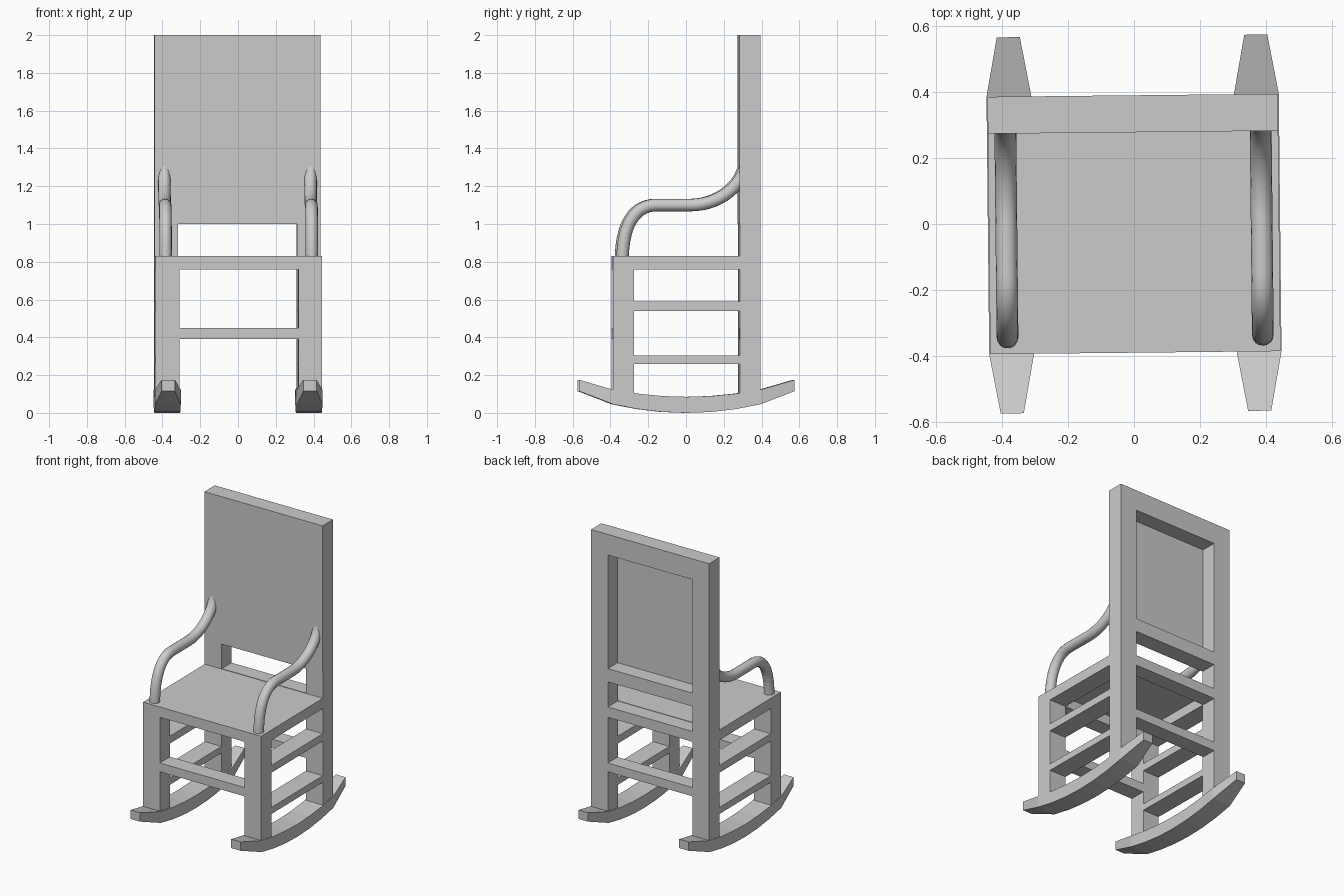
import bpy, bmesh, math
from mathutils import Matrix

if "Cube" in bpy.data.objects:
    bpy.data.objects.remove(bpy.data.objects["Cube"])

TURN = Matrix.Rotation(math.radians(0.6), 4, 'Z')   # the chair stands very slightly turned
mat = bpy.data.materials.new("plain grey")
mat.diffuse_color = (0.6, 0.6, 0.6, 1)
mat.use_nodes = True
mat.node_tree.nodes["Principled BSDF"].inputs["Base Color"].default_value = mat.diffuse_color


def add(name, data):
    ob = bpy.data.objects.new(name, data)
    bpy.context.collection.objects.link(ob)
    data.materials.append(mat)
    ob.matrix_world = TURN
    return ob


def box(name, x, y, z):
    bm = bmesh.new()
    bmesh.ops.create_cube(bm, size=1)
    for v in bm.verts:
        v.co = [r[0] if c < 0 else r[1] for c, r in zip(v.co, (x, y, z))]
    me = bpy.data.meshes.new(name)
    bm.to_mesh(me)
    bm.free()
    return add(name, me)


W, IN = 0.44, 0.315          # outer and inner leg x
F, FI = -0.39, -0.28         # front leg y range
B, BI = 0.39, 0.28           # back post y range
SEAT = 0.83


def rocker(name, s):
    # loft of rectangular sections along a shallow arc, with tapered tips
    sections = [(-0.57, 0.035, 0.115, 0.175)]
    for i in range(7):
        y = F + i * (B - F) / 6
        sections.append((y, 0.068, 0.3 * y * y, 0.085 + 0.25 * y * y))
    sections.append((0.57, 0.035, 0.115, 0.175))
    bm = bmesh.new()
    rings = []
    for y, w, z0, z1 in sections:
        cx = s * 0.375
        rings.append([bm.verts.new(p) for p in
                      ((cx - w, y, z0), (cx + w, y, z0), (cx + w, y, z1), (cx - w, y, z1))])
    for a, b in zip(rings, rings[1:]):
        for k in range(4):
            n = (k + 1) % 4
            bm.faces.new((a[k], a[n], b[n], b[k]))
    bm.faces.new(rings[0])
    bm.faces.new(rings[-1])
    bmesh.ops.recalc_face_normals(bm, faces=bm.faces)
    me = bpy.data.meshes.new(name)
    bm.to_mesh(me)
    bm.free()
    add(name, me)


def armrest(name, x):
    # round tube along a bezier: (y, z) of left handle, point, right handle
    pts = [((-0.34, 0.70), (-0.34, 0.81), (-0.34, 1.0)),
           ((-0.27, 1.10), (-0.16, 1.10), (-0.10, 1.10)),
           ((-0.04, 1.10), (0.02, 1.10), (0.18, 1.10)),
           ((0.305, 1.21), (0.315, 1.33), (0.32, 1.36))]
    cu = bpy.data.curves.new(name, 'CURVE')
    cu.dimensions = '3D'
    cu.bevel_depth = 0.033
    cu.bevel_resolution = 6
    cu.use_fill_caps = True
    sp = cu.splines.new('BEZIER')
    sp.resolution_u = 14
    sp.bezier_points.add(len(pts) - 1)
    for bp, (l, c, r) in zip(sp.bezier_points, pts):
        bp.handle_left_type = bp.handle_right_type = 'FREE'
        bp.handle_left, bp.co, bp.handle_right = (x, *l), (x, *c), (x, *r)
    add(name, cu)


# Both sides: legs, posts, side rails, rockers, armrests
for s, side in ((-1, "left"), (1, "right")):
    x = sorted((s * IN, s * W))
    box("front_leg_" + side, x, (F, FI), (0.08, SEAT - 0.005))
    box("back_post_" + side, x, (BI, B), (0.08, 2.0))
    for label, z0, z1 in (("seat", 0.76, SEAT - 0.005), ("middle", 0.54, 0.59), ("low", 0.26, 0.305)):
        box(f"side_rail_{label}_{side}", x, (FI, BI), (z0, z1))
    rocker("rocker_" + side, s)
    armrest("armrest_" + side, s * 0.387)

# Front and back cross rails
box("front_seat_rail", (-IN, IN), (F, FI), (0.76, SEAT - 0.005))
box("front_stretcher", (-IN, IN), (F, FI), (0.39, 0.45))
for label, z0, z1 in (("stretcher", 0.39, 0.45), ("seat_rail", 0.76, SEAT),
                      ("lower_rail", 1.0, 1.09), ("top_rail", 1.86, 2.0)):
    box("back_" + label, (-IN, IN), (BI + 0.005, B), (z0, z1))

# Thin seat board and thin back panel at the front of the frame
box("seat", (-W, W), (F, BI), (SEAT - 0.005, SEAT))
box("back_panel", (-W, W), (BI - 0.002, BI + 0.005), (1.0, 2.0))
